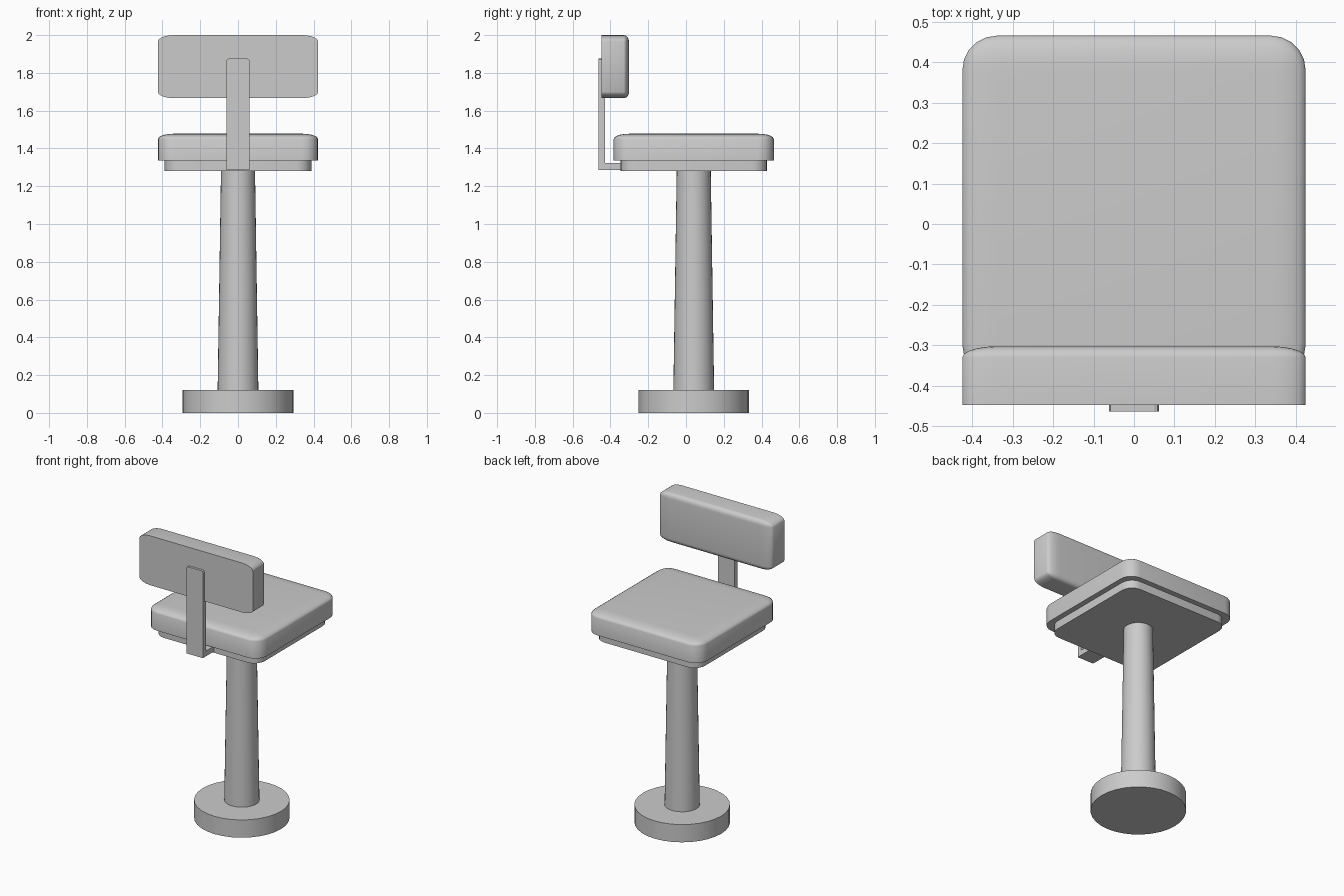
import bpy, bmesh, math
from mathutils import Matrix, Vector

if "Cube" in bpy.data.objects:
    bpy.data.objects.remove(bpy.data.objects["Cube"])

CY = 0.041  # shared axis of base, column and seat


def finish(bm, name, smooth=True):
    bmesh.ops.recalc_face_normals(bm, faces=bm.faces)
    me = bpy.data.meshes.new(name)
    bm.to_mesh(me)
    bm.free()
    ob = bpy.data.objects.new(name, me)
    bpy.context.collection.objects.link(ob)
    if smooth:
        bpy.ops.object.select_all(action='DESELECT')
        ob.select_set(True)
        bpy.context.view_layer.objects.active = ob
        bpy.ops.object.shade_smooth_by_angle(angle=math.radians(35))
    return ob


def cone(name, r1, r2, z1, z2):
    bm = bmesh.new()
    bmesh.ops.create_cone(bm, cap_ends=True, segments=32, radius1=r1, radius2=r2,
                          depth=z2 - z1,
                          matrix=Matrix.Translation((0, CY, (z1 + z2) / 2)))
    return finish(bm, name)


def slab(name, sx, sy, height, radius, matrix, crown=0.0):
    """Box on z = 0 with rounded corners; crown = height of the rounded top edge."""
    bm = bmesh.new()
    bmesh.ops.create_cube(bm, size=1)
    squash = crown / radius if crown else 1.0
    h = height / squash
    for v in bm.verts:
        v.co = Vector((v.co.x * sx, v.co.y * sy, (v.co.z + 0.5) * h))

    def wanted(e):
        zs = [v.co.z for v in e.verts]
        return abs(zs[0] - zs[1]) > 1e-4 or (crown and min(zs) > h / 2)

    bmesh.ops.bevel(bm, geom=[e for e in bm.edges if wanted(e)], offset=radius,
                    segments=5, profile=0.5, affect='EDGES')
    bm.transform(matrix @ Matrix.Diagonal((1, 1, squash, 1)))
    return finish(bm, name)


# Pedestal
cone("base", 0.293, 0.293, 0.0, 0.12)
cone("column", 0.108, 0.09, 0.115, 1.29)

# Seat plate and cushion
slab("seat_plate", 0.776, 0.776, 0.057, 0.078, Matrix.Translation((0, CY, 1.28)))
slab("seat_cushion", 0.848, 0.848, 0.143, 0.085,
     Matrix.Translation((0, CY, 1.335)), crown=0.028)

# Backrest: the same cushion, squeezed and turned upright
slab("backrest", 0.848, 0.848, 0.145, 0.085,
     Matrix.Translation((0, -0.447, 1.833)) @ Matrix.Rotation(-math.pi / 2, 4, 'X')
     @ Matrix.Diagonal((1, 0.334 / 0.848, 1, 1)), crown=0.028)

# L-shaped back bracket: side profile extruded across x
profile = [(-0.463, 1.287), (-0.33, 1.287), (-0.33, 1.323), (-0.43, 1.323),
           (-0.43, 1.875), (-0.463, 1.875)]
bm = bmesh.new()
face = bm.faces.new([bm.verts.new((-0.0615, y, z)) for y, z in profile])
ext = bmesh.ops.extrude_face_region(bm, geom=[face])
bmesh.ops.translate(bm, vec=(0.123, 0, 0),
                    verts=[g for g in ext["geom"] if isinstance(g, bmesh.types.BMVert)])
tips = [e for e in bm.edges if all(v.co.z > 1.8 for v in e.verts)
        and abs(e.verts[0].co.x - e.verts[1].co.x) < 1e-4]
bmesh.ops.bevel(bm, geom=tips, offset=0.012, segments=2, profile=0.5, affect='EDGES')
finish(bm, "back_bracket", smooth=False)
